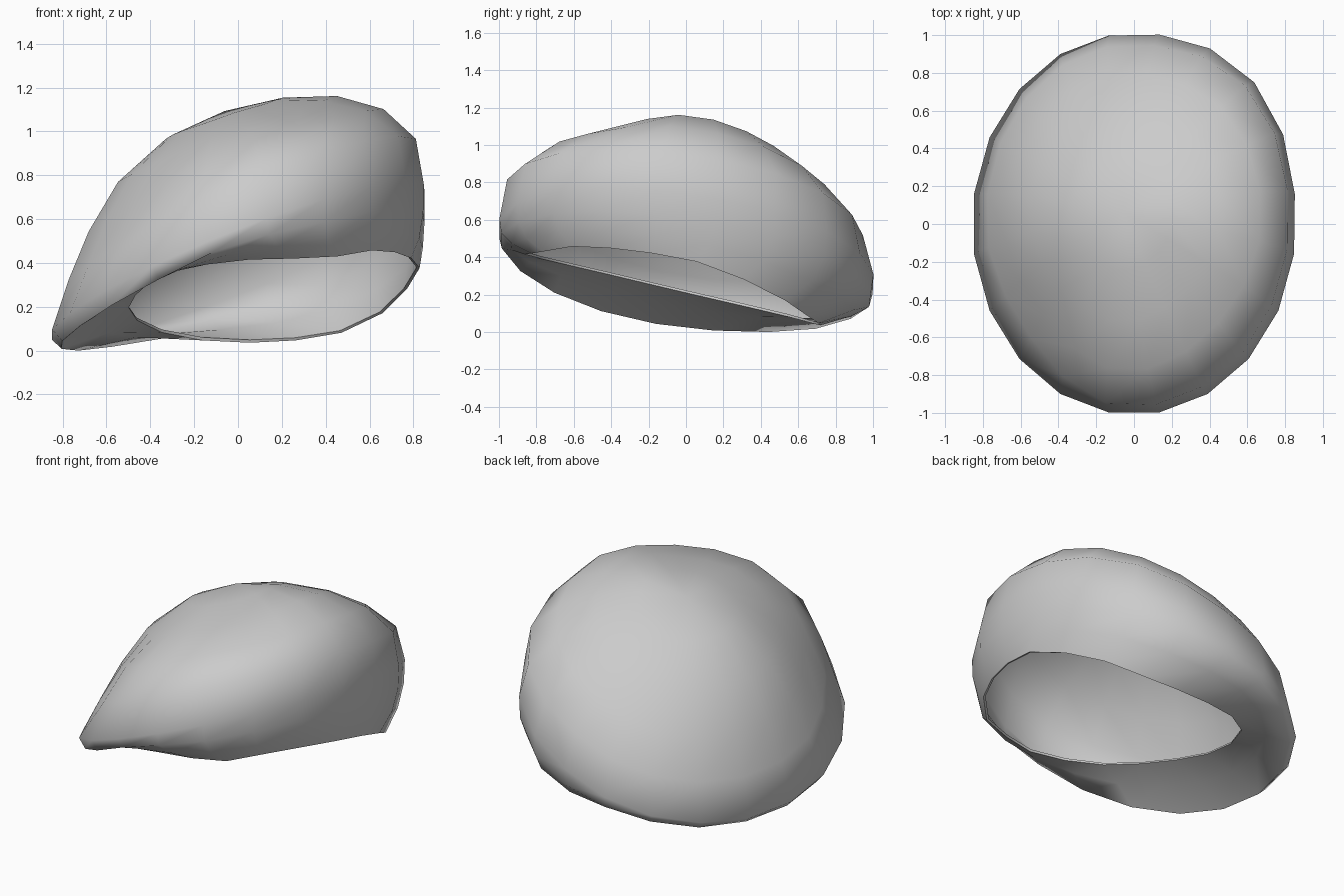
import bpy, bmesh, math
from mathutils import Vector

if "Cube" in bpy.data.objects:
    bpy.data.objects.remove(bpy.data.objects["Cube"])

SEGMENTS = 20
TURN = 2 * math.pi

# Tilted crown: half ellipsoid spanned by three axis vectors
CENTRE = Vector((0, 0, 0.39))
SIDE = Vector((0.858, 0, 0.335))
BACK = Vector((0, 1.01, -0.15))
UP = Vector((-0.06, 0.065, 0.675))

# How far each crown ring swells or sinks towards the four sides
SWELL = {
    "right": (0.0, 0.03, 0.025, 0.01, 0.0, 0.02),
    "back":  (0.0, -0.03, -0.07, -0.06, -0.02, 0.02),
    "left":  (0.0, -0.06, -0.05, 0.005, 0.03, 0.02),
    "front": (0.0, 0.03, 0.0, -0.05, -0.03, 0.02)}
# Extra change at the four corners
CORNER = {
    ("right", "back"):  (0.0, 0.0, -0.02, -0.03, -0.02, 0.0),
    ("left", "back"):   (0.0, 0.0, 0.0, 0.0, 0.0, 0.0),
    ("left", "front"):  (0.0, -0.07, -0.07, -0.03, 0.0, 0.0),
    ("right", "front"): (0.0, 0.0, -0.04, -0.05, -0.02, 0.0)}
RINGS = len(SWELL["right"]) - 1

# Head opening, counter-clockwise from the right
OPENING = [Vector(p) for p in (
    (0.83, 0.07, 0.36), (0.74, 0.43, 0.22), (0.60, 0.60, 0.11), (0.42, 0.68, 0.05),
    (0.15, 0.73, 0.02), (-0.10, 0.70, 0.025), (-0.30, 0.62, 0.05), (-0.45, 0.37, 0.11),
    (-0.51, -0.02, 0.20), (-0.40, -0.44, 0.30), (-0.27, -0.70, 0.36), (0.0, -0.87, 0.40),
    (0.42, -0.80, 0.41), (0.65, -0.57, 0.45), (0.78, -0.25, 0.42))]


def angle_of(p):
    return math.atan2((p.y + 0.07) / 0.8, (p.x - 0.16) / 0.67) % TURN


def opening_at(angle):
    """Point of the head opening in a given direction."""
    for a, b in zip(OPENING, OPENING[1:] + OPENING[:1]):
        span = (angle_of(b) - angle_of(a)) % TURN
        step = (angle - angle_of(a)) % TURN
        if step <= span:
            return a.lerp(b, step / span)
    return OPENING[0]


def crown_point(angle, ring):
    c, s = math.cos(angle), math.sin(angle)
    height = math.pi / 2 * ring / RINGS
    across, along = "right" if c > 0 else "left", "back" if s > 0 else "front"
    diagonal = (2 * s * c) ** 2
    swell = (SWELL[across][ring] * c * c + SWELL[along][ring] * s * s
             + CORNER[across, along][ring] * diagonal)
    # fuller back right corner
    corner = 0.05 * diagonal if s > 0 and c > 0 else 0
    flat = (SIDE * c + BACK * s) * (1 + corner)
    return CENTRE + (flat * math.cos(height) + UP * math.sin(height)) * (1 + swell)


def under_point(angle, inward, wall_inward, wall_down, drop):
    """Point between the widest line and the opening; tall sides become walls."""
    brim, rim = crown_point(angle, 0), opening_at(angle)
    wall = min(1, max(0, (brim.z - rim.z) / 0.22))
    p = brim.lerp(rim, inward + (wall_inward - inward) * wall)
    p.z = brim.z + (rim.z - brim.z) * (inward + (wall_down - inward) * wall)
    sag = 0.7 * max(0, math.cos(angle - math.radians(208))) ** 4
    p.z -= drop * (1 + sag) * (1 - 0.8 * wall)
    return p


angles = [TURN * (i + 0.5) / SEGMENTS for i in range(SEGMENTS)]
# Underside: head opening, soft middle, rounded lip
loops = [[opening_at(a) for a in angles],
         [under_point(a, 0.55, 0.36, 0.72, 0.012) for a in angles],
         [under_point(a, 0.12, 0.05, 0.36, 0.046) for a in angles]]
# Crown: from the widest line up to the top
loops += [[crown_point(a, r) for a in angles] for r in range(RINGS)]

bm = bmesh.new()
rings = [[bm.verts.new(p) for p in loop] for loop in loops]
for low, high in zip(rings, rings[1:]):
    for i in range(SEGMENTS):
        j = (i + 1) % SEGMENTS
        bm.faces.new((low[i], low[j], high[j], high[i]))
top = bm.verts.new(crown_point(0, RINGS))
for i in range(SEGMENTS):
    bm.faces.new((rings[-1][i], rings[-1][(i + 1) % SEGMENTS], top))
# Rest on the ground
floor = min(v.co.z for v in bm.verts)
bmesh.ops.translate(bm, verts=bm.verts, vec=(0, 0, -floor))

mesh = bpy.data.meshes.new("beret")
bm.to_mesh(mesh)
bm.free()
beret = bpy.data.objects.new("beret", mesh)
bpy.context.collection.objects.link(beret)

grey = bpy.data.materials.new("grey felt")
grey.diffuse_color = (0.6, 0.6, 0.6, 1)
grey.use_nodes = True
grey.node_tree.nodes["Principled BSDF"].inputs["Base Color"].default_value = grey.diffuse_color
mesh.materials.append(grey)

# Cloth thickness, kept inside the outer surface
bpy.context.view_layer.objects.active = beret
beret.select_set(True)
cloth = beret.modifiers.new("cloth", 'SOLIDIFY')
cloth.thickness = 0.014
cloth.offset = -1
bpy.ops.object.modifier_apply(modifier=cloth.name)
bpy.ops.object.shade_smooth_by_angle(angle=math.radians(75))
